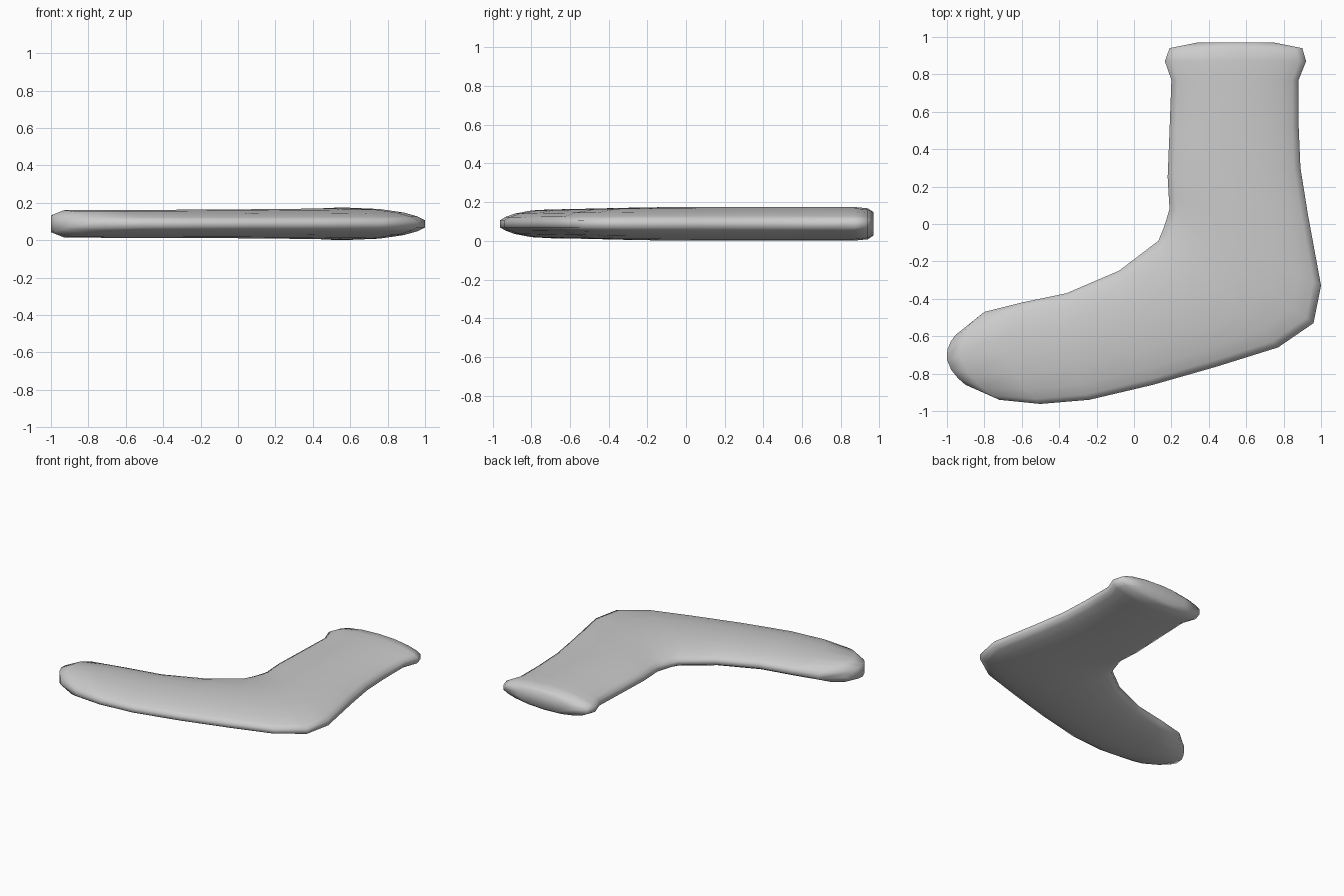
import bpy, bmesh
from mathutils import Vector

ZC = 0.088  # mid height of the flat sock

# Cross-sections from cuff to toe: inner edge x,y, outer edge x,y, half thickness, bow in x
SECTIONS = [
    (0.34, 0.97, 0.75, 0.97, 0.060, 0),
    (0.19, 0.94, 0.90, 0.94, 0.080, 0),
    (0.165, 0.87, 0.92, 0.87, 0.087, 0),
    (0.20, 0.77, 0.88, 0.77, 0.087, 0),
    (0.19, 0.50, 0.88, 0.53, 0.087, 0),
    (0.18, 0.25, 0.89, 0.30, 0.087, 0),
    (0.185, 0.16, 0.93, 0.05, 0.087, 0),
    (0.19, 0.08, 1.00, -0.33, 0.086, 0),
    (0.175, 0.03, 0.96, -0.53, 0.084, 0),
    (0.155, -0.03, 0.77, -0.66, 0.082, 0),
    (0.13, -0.09, 0.45, -0.76, 0.080, 0),
    (-0.08, -0.25, 0.10, -0.86, 0.077, -0.03),
    (-0.36, -0.37, -0.24, -0.94, 0.075, -0.06),
    (-0.60, -0.42, -0.50, -0.962, 0.075, -0.12),
    (-0.80, -0.47, -0.72, -0.94, 0.073, -0.17),
    (-0.95, -0.59, -0.90, -0.86, 0.045, -0.075),
]
# Lens profile: position across the width, share of the full thickness
HALF = [(-1, .22), (-.9, .46), (-.72, .70), (-.4, .92), (0, 1)]
LENS = HALF + [(-t, f) for t, f in reversed(HALF[:-1])]

bm = bmesh.new()


def ring(x1, y1, x2, y2, h, bow):
    a, b = Vector((x1, y1, ZC)), Vector((x2, y2, ZC))
    top, bottom = [], []
    for t, f in LENS:
        p = a.lerp(b, (t + 1) / 2) + Vector((bow * (1 - t * t), 0, 0))
        dz = Vector((0, 0, max(h * f, 0.018)))
        top.append(bm.verts.new(p + dz))
        bottom.append(bm.verts.new(p - dz))
    return top + bottom[::-1]


rings = [ring(*s) for s in SECTIONS]
n = len(rings[0])

# Skin between neighbouring sections
for r, s in zip(rings, rings[1:]):
    for i in range(n):
        j = (i + 1) % n
        bm.faces.new((r[i], r[j], s[j], s[i]))

# Close the cuff and toe ends with strips
for r in (rings[0], rings[-1]):
    for i in range(n // 2 - 1):
        bm.faces.new((r[i], r[i + 1], r[n - 2 - i], r[n - 1 - i]))

bmesh.ops.recalc_face_normals(bm, faces=bm.faces)
for f in bm.faces:
    f.smooth = True

mesh = bpy.data.meshes.new("sock")
bm.to_mesh(mesh)
bm.free()
sock = bpy.data.objects.new("sock", mesh)
bpy.context.collection.objects.link(sock)
